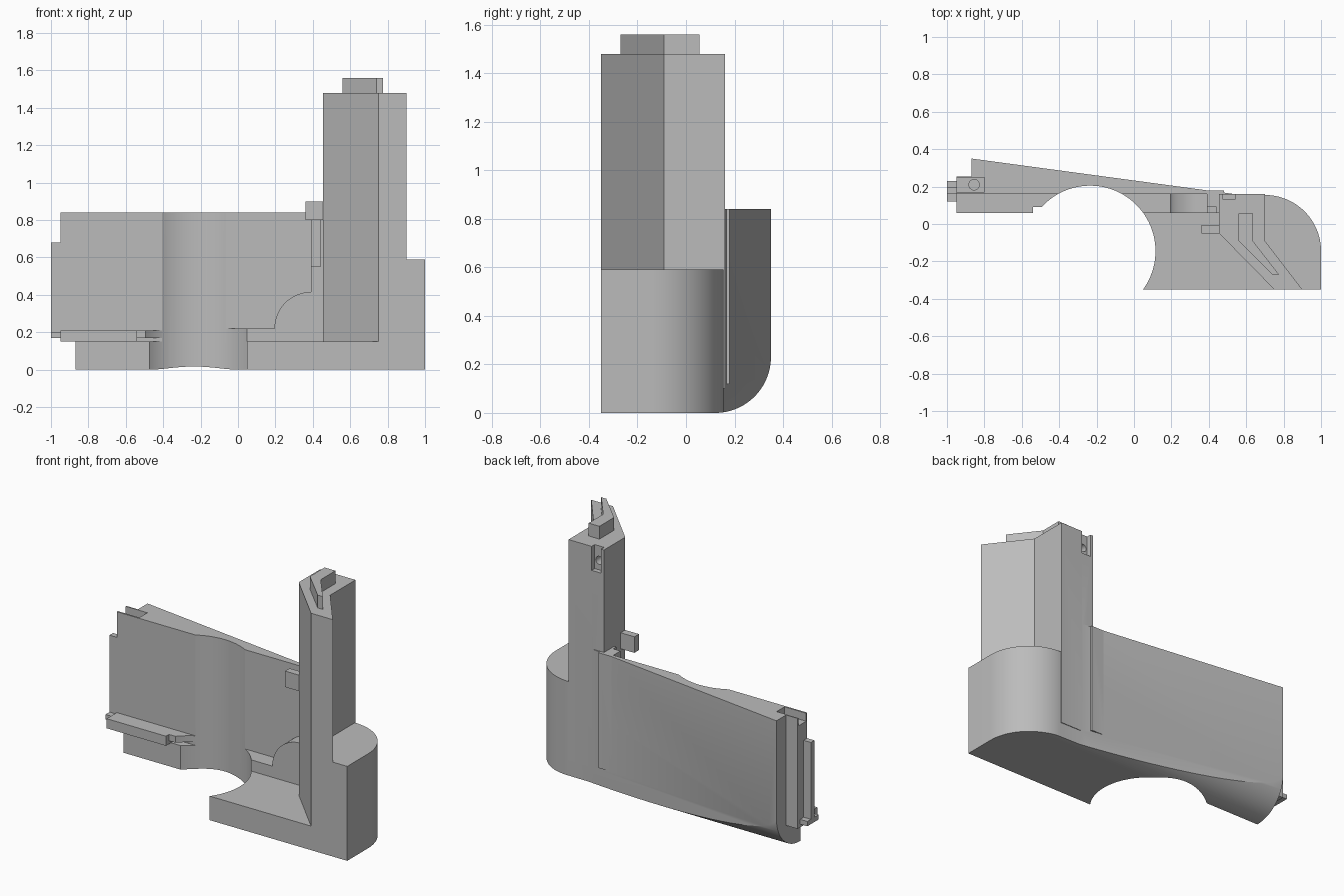
import bpy, bmesh, math
from mathutils import Vector

if "Cube" in bpy.data.objects:
    bpy.data.objects.remove(bpy.data.objects["Cube"], do_unlink=True)

grey = bpy.data.materials.new("plain grey")
grey.use_nodes = True
grey.diffuse_color = (0.5, 0.5, 0.5, 1)
grey.node_tree.nodes["Principled BSDF"].inputs["Base Color"].default_value = (0.5, 0.5, 0.5, 1)


def prism(name, points, low, high, axis="Z"):
    """Extrude a closed outline: (x, y) along Z, (y, z) along X, (x, z) along Y."""
    place = {"Z": lambda a, b, h: (a, b, h),
             "X": lambda a, b, h: (h, a, b),
             "Y": lambda a, b, h: (a, h, b)}[axis]
    bm = bmesh.new()
    face = bm.faces.new([bm.verts.new(place(a, b, low)) for a, b in points])
    out = bmesh.ops.extrude_face_region(bm, geom=[face])
    shift = Vector(place(0, 0, high - low))
    bmesh.ops.translate(bm, vec=shift, verts=[v for v in out["geom"] if isinstance(v, bmesh.types.BMVert)])
    bmesh.ops.recalc_face_normals(bm, faces=bm.faces)
    mesh = bpy.data.meshes.new(name)
    bm.to_mesh(mesh)
    bm.free()
    mesh.materials.append(grey)
    obj = bpy.data.objects.new(name, mesh)
    bpy.context.collection.objects.link(obj)
    return obj


def box(name, x, y, z):
    return prism(name, [(x[0], y[0]), (x[1], y[0]), (x[1], y[1]), (x[0], y[1])], *z)


def arc(cx, cy, r, start, end, steps):
    angles = [math.radians(start + (end - start) * i / steps) for i in range(steps + 1)]
    return [(cx + r * math.cos(a), cy + r * math.sin(a)) for a in angles]


def disc(cx, cy, r, steps=24):
    return arc(cx, cy, r, 0, 360, steps)[:-1]


def combine(target, other, operation):
    mod = target.modifiers.new(operation.title(), "BOOLEAN")
    mod.operation, mod.object, mod.solver = operation, other, "EXACT"
    bpy.context.view_layer.objects.active = target
    bpy.ops.object.modifier_apply(modifier=mod.name)
    bpy.data.objects.remove(other, do_unlink=True)


# Base slab with a rounded corner
corner = arc(0.7, -0.145, 0.3, 90, 0, 32)
body = prism("housing_body",
             [(-0.87, 0.11), (-0.87, 0.35), (0.56, 0.157)] + corner
             + [(1, -0.35), (-0.1, -0.35), (-0.3, 0.11)], 0, 0.15)

additions = [
    # Tapering back wall
    prism("back_wall", [(-0.95, 0.16), (0.5, 0.16), (0.56, 0.157), (-0.87, 0.35),
                        (-0.87, 0.255), (-0.95, 0.255)], 0.15, 0.84),
    # Rounded corner block
    prism("corner_block", [(0.65, 0.155)] + corner + [(1, -0.35), (0.8, -0.35), (0.65, -0.15)],
          0.1, 0.59),
    # Tall bent tower
    prism("tower", [(0.455, 0.16), (0.455, -0.05), (0.75, -0.35), (0.9, -0.35),
                    (0.7, -0.09), (0.7, 0.16)], 0.1, 1.48),
    # Bent tongue on the tower top
    prism("tower_tongue", [(0.56, 0.055), (0.56, -0.09), (0.74, -0.27), (0.775, -0.27),
                           (0.635, -0.09), (0.635, 0.055)], 1.45, 1.56),
    # Front ledge with a quarter-round shoulder and post beside the tower
    prism("shoulder", [(-0.1, 0.12), (-0.1, 0.22), (0.195, 0.22)]
          + arc(0.39, 0.22, 0.195, 180, 90, 20)[1:]
          + [(0.39, 0.84), (0.48, 0.84), (0.48, 0.12)], 0.06, 0.18, "Y"),
    # Left ledge and its step
    box("left_ledge", (-0.95, -0.54), (0.06, 0.2), (0.15, 0.21)),
    box("ledge_step", (-0.56, -0.3), (0.09, 0.2), (0.17, 0.21)),
    # Side tongue with foot
    box("side_tongue", (-1, -0.93), (0.16, 0.195), (0.17, 0.68)),
    box("tongue_foot", (-1, -0.93), (0.12, 0.23), (0.17, 0.2)),
    # Small tab on the tower
    box("tower_tab", (0.36, 0.5), (-0.05, -0.005), (0.8, 0.9)),
]
for part in additions:
    combine(body, part, "UNION")

cutters = [
    # Large round clearance
    prism("round_cutter", disc(-0.235, -0.145, 0.35, 96), -0.1, 1),
    # Rounded lower back edge
    prism("edge_cutter", arc(0.12, 0.23, 0.23, -90, 0, 24) + [(0.45, 0.23), (0.45, -0.1), (0.12, -0.1)],
          -1.2, 1.2, "X"),
    # Post slot
    box("slot_cutter", (0.38, 0.44), (0.04, 0.09), (0.55, 0.9)),
    # Wall-top pocket and screw hole
    box("pocket_cutter", (-1.1, -0.8), (0.17, 0.248), (0.79, 0.9)),
    prism("wall_hole_cutter", disc(-0.855, 0.21, 0.028), 0.65, 0.85),
    # Tower pocket and screw hole
    box("tower_pocket_cutter", (0.475, 0.54), (0.13, 0.25), (1.33, 1.55)),
    prism("tower_hole_cutter", disc(0.508, 1.39, 0.025), 0.03, 0.2, "Y"),
]
for cutter in cutters:
    combine(body, cutter, "DIFFERENCE")

# Smooth the curved surfaces, keep edges sharp
bpy.ops.object.select_all(action="DESELECT")
body.select_set(True)
bpy.context.view_layer.objects.active = body
bpy.ops.object.shade_smooth_by_angle(angle=math.radians(25))
